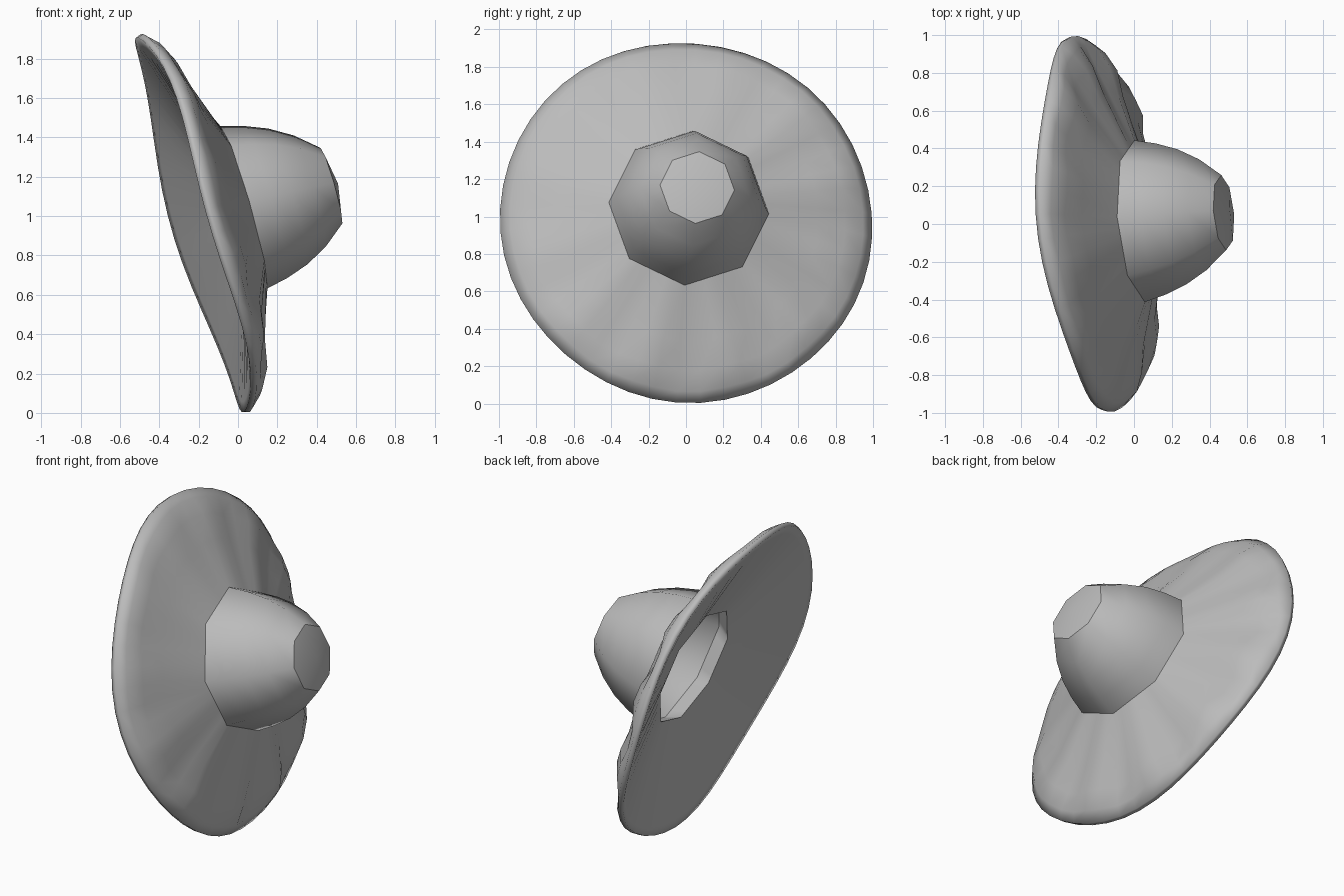
import bpy, bmesh, math
from mathutils import Vector

cube = bpy.data.objects.get("Cube")
if cube:
    bpy.data.objects.remove(cube)

# Single felt colour
felt = bpy.data.materials.new("grey felt")
felt.use_nodes = True
felt.diffuse_color = (0.5, 0.5, 0.5, 1)
felt.node_tree.nodes["Principled BSDF"].inputs["Base Color"].default_value = felt.diffuse_color

# Tilted frame of the hat: n runs along the crown, u and v span the brim
n = Vector((1, 0.085, 0.285)).normalized()
u = Vector((0, 1, 0))
u = (u - n * u.dot(n)).normalized()
v = n.cross(u)
BASE = Vector((0.03, 0.015, 1.045))
CAP = Vector((0.475, 0.06, 1.155))
RIM = Vector((-0.225, 0, 0.962))
PHASE = math.radians(-3)


def ring(bm, centre, count, radius, lift=lambda a: 0):
    verts = []
    for i in range(count):
        a = PHASE + math.tau * i / count
        p = centre + (u * math.cos(a) + v * math.sin(a)) * radius(a) + n * lift(a)
        verts.append(bm.verts.new(p))
    return verts


def bridge(bm, lower, upper):
    for i in range(len(lower)):
        j = (i + 1) % len(lower)
        bm.faces.new((lower[i], lower[j], upper[j], upper[i])).smooth = True


def finish(name, bm):
    bm.normal_update()
    mesh = bpy.data.meshes.new(name)
    bm.to_mesh(mesh)
    bm.free()
    mesh.materials.append(felt)
    obj = bpy.data.objects.new(name, mesh)
    bpy.context.collection.objects.link(obj)


def octagon(radius):
    eighth = math.pi / 4
    def f(a):
        local = (a - PHASE + 1e-6) % eighth - eighth / 2
        return radius * math.cos(eighth / 2) / math.cos(local)
    return f


# Crown: eight-sided dome with a slightly domed cap, open underneath
bm = bmesh.new()
rings = [ring(bm, BASE.lerp(CAP, t), 8, lambda a, r=r: r)
         for t, r in ((0, 0.43), (0.25, 0.402), (0.5, 0.36), (0.75, 0.295), (1, 0.2))]
for lower, upper in zip(rings, rings[1:]):
    bridge(bm, lower, upper)
tip = bm.verts.new(CAP + n * 0.035)
for a, b in zip(rings[-1], rings[-1][1:] + rings[-1][:1]):
    bm.faces.new((a, b, tip)).smooth = True
    bm.edges.get((a, b)).smooth = False
finish("crown", bm)


# Brim folds: strongest low on the left; sway bends the rim up on the diagonals
def shape(fold, sway):
    def f(a):
        side = 0.5 + 0.5 * math.cos(a + math.radians(45))
        waves = fold * (0.25 + side) * math.cos(12 * (a + math.radians(15)))
        return waves + sway * (0.02 - 0.02 * math.cos(4 * a) - 0.015 * math.cos(a))
    return f


# Brim: folded top, rounded rim, plain underside and the wall of the head opening
bm = bmesh.new()
SPOKES = 48
rings = [ring(bm, BASE, SPOKES, octagon(0.43))]
for t, r, fold, sway in ((0.42, 0.7, 0.014, 0.2), (0.6, 0.85, 0.028, 0.5),
                         (0.79, 0.95, 0.012, 0.9), (0.97, 1.0, 0, 1),
                         (1.08, 0.99, 0, 1), (1.03, 0.94, 0, 0.9)):
    rings.append(ring(bm, BASE.lerp(RIM, t), SPOKES, lambda a, r=r: r, shape(fold, sway)))
hole = ring(bm, BASE.lerp(RIM, 0.36), SPOKES, octagon(0.37))
rings += [hole, rings[0]]
for inner, outer in zip(rings, rings[1:]):
    bridge(bm, outer, inner)
for loop in (hole, rings[0]):
    for a, b in zip(loop, loop[1:] + loop[:1]):
        bm.edges.get((a, b)).smooth = False
finish("brim", bm)
